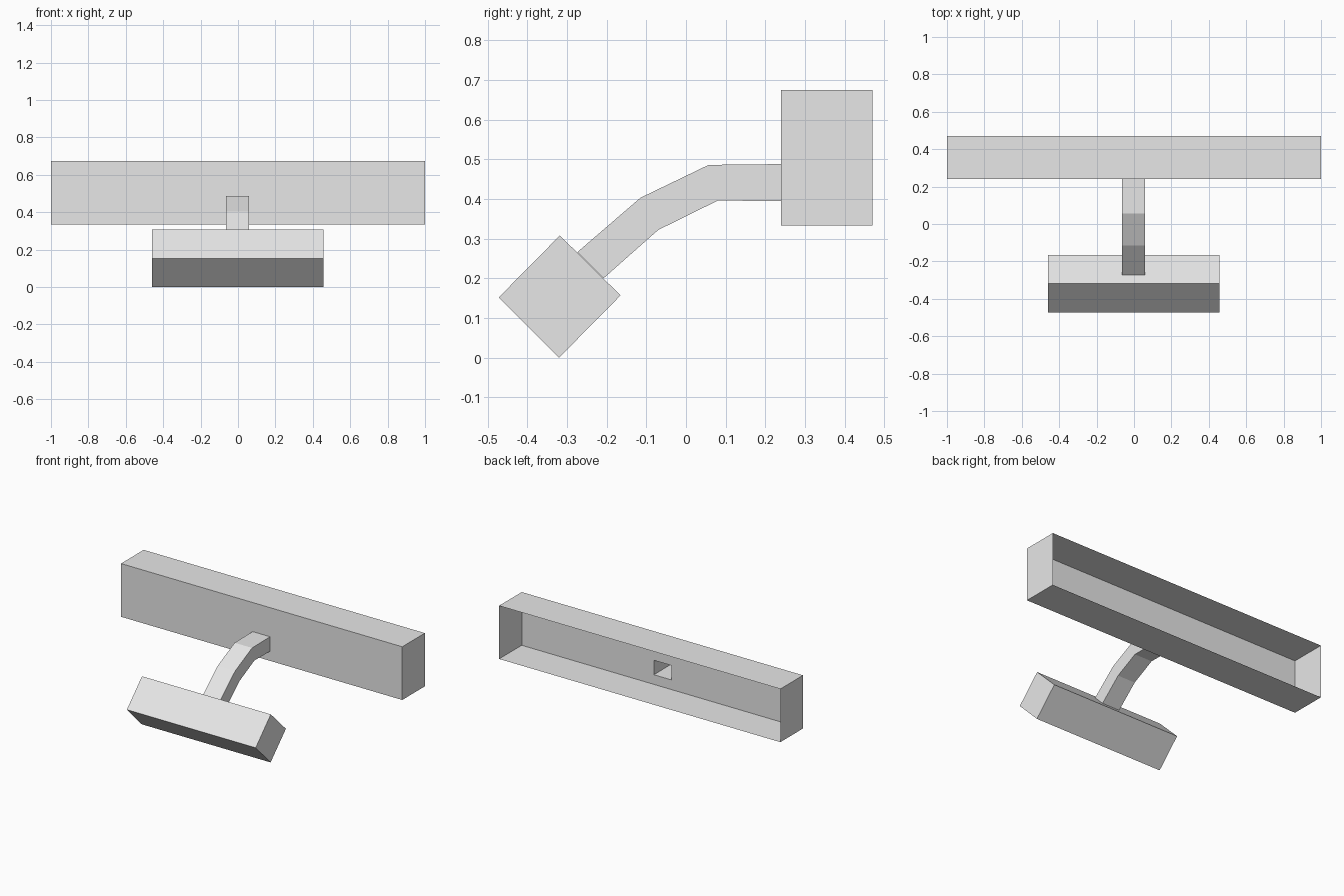
import bpy
import bmesh

if "Cube" in bpy.data.objects:
    bpy.data.objects.remove(bpy.data.objects["Cube"], do_unlink=True)

# Single light grey material
grey = bpy.data.materials.new("light_grey")
grey.use_nodes = True
grey.diffuse_color = (0.8, 0.8, 0.8, 1)
grey.node_tree.nodes["Principled BSDF"].inputs["Base Color"].default_value = (0.8, 0.8, 0.8, 1)


def finish(name, bm):
    bmesh.ops.recalc_face_normals(bm, faces=bm.faces)
    mesh = bpy.data.meshes.new(name)
    bm.to_mesh(mesh)
    bm.free()
    mesh.materials.append(grey)
    obj = bpy.data.objects.new(name, mesh)
    bpy.context.collection.objects.link(obj)
    return obj


def bridge(bm, a, b):
    """Join two closed loops of vertices with quads."""
    for i in range(len(a)):
        j = (i + 1) % len(a)
        bm.faces.new((a[i], a[j], b[j], b[i]))


def rectangle(bm, x0, x1, low, high):
    """Four-corner loop between a low and a high (y, z) point."""
    return [bm.verts.new((x, *p)) for x, p in
            ((x0, low), (x1, low), (x1, high), (x0, high))]


NECK_X = (-0.064, 0.06)
NECK_LOW = [(-0.208, 0.2), (-0.07, 0.322), (0.08, 0.396), (0.24, 0.395)]
NECK_HIGH = [(-0.274, 0.266), (-0.115, 0.403), (0.057, 0.486), (0.24, 0.488)]

# Wide thin-walled housing, open at the back, with the neck opening in its front wall
bm = bmesh.new()
back = rectangle(bm, -1, 1, (0.47, 0.333), (0.47, 0.675))
front = rectangle(bm, -1, 1, (0.24, 0.333), (0.24, 0.675))
opening = rectangle(bm, *NECK_X, NECK_LOW[-1], NECK_HIGH[-1])
bridge(bm, back, front)
bridge(bm, front, opening)
finish("wide_housing", bm)

# Hollow bent neck
bm = bmesh.new()
rings = [rectangle(bm, *NECK_X, lo, hi) for lo, hi in zip(NECK_LOW, NECK_HIGH)]
for a, b in zip(rings, rings[1:]):
    bridge(bm, a, b)
finish("bent_neck", bm)

# Closed square bar standing on its edge
bm = bmesh.new()
diamond = [(-0.32, 0), (-0.165, 0.157), (-0.318, 0.308), (-0.472, 0.152)]
ends = [[bm.verts.new((x, *p)) for p in diamond] for x in (-0.46, 0.456)]
bridge(bm, *ends)
for end in ends:
    bm.faces.new(end)
finish("tilted_bar", bm)
